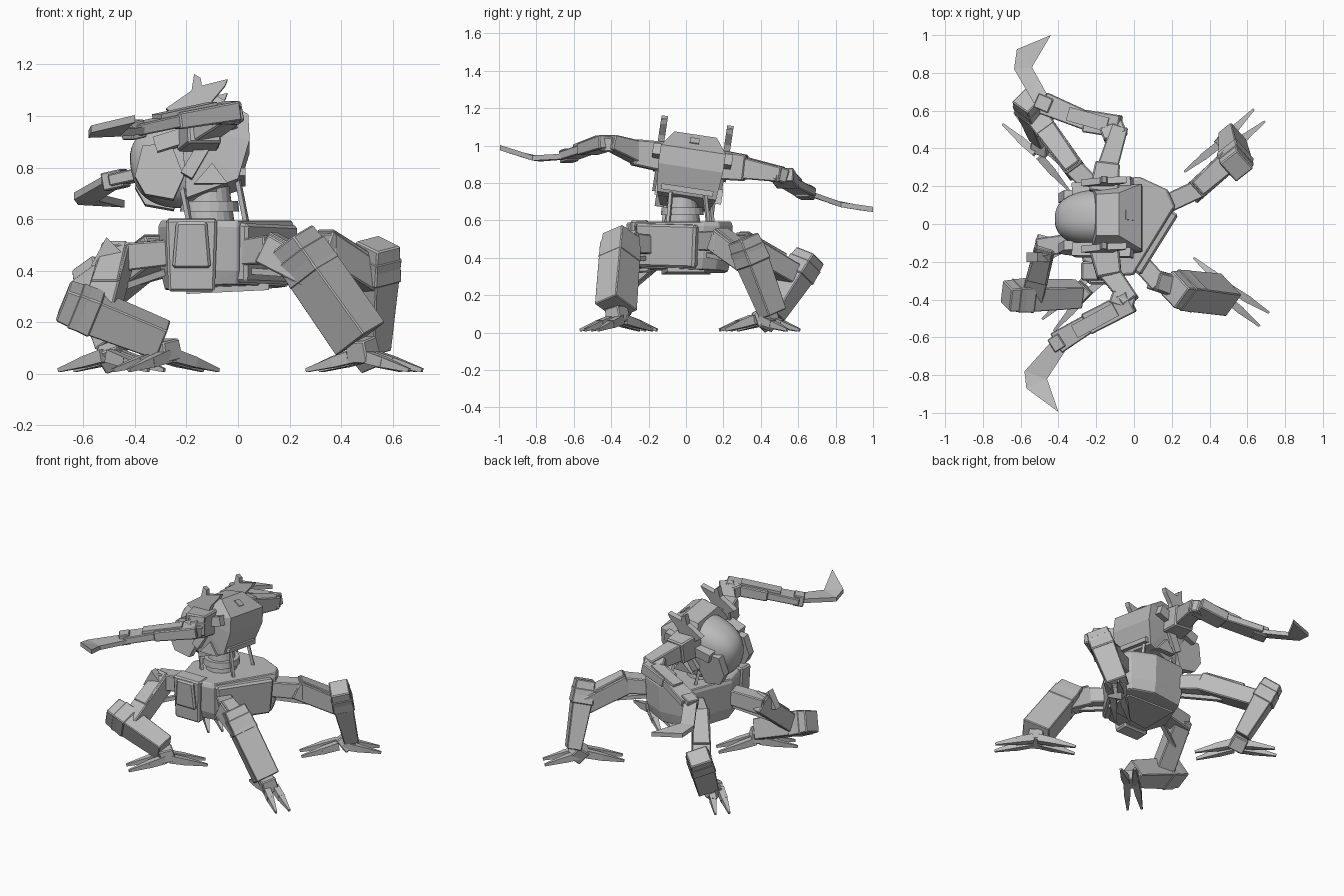
import bpy, bmesh, math
from mathutils import Vector, Matrix

old = bpy.data.objects.get("Cube")
if old:
    bpy.data.objects.remove(old, do_unlink=True)

grey = bpy.data.materials.new("light_grey_metal")
grey.use_nodes = True
grey.diffuse_color = (0.5, 0.5, 0.5, 1)
grey.node_tree.nodes["Principled BSDF"].inputs["Base Color"].default_value = (0.5, 0.5, 0.5, 1)

UP = Vector((0, 0, 1))
PIVOT = Vector((-0.12, 0.03, 0.85))
ROLL = Matrix.Translation(PIVOT) @ Matrix.Rotation(-0.15, 4, 'X') @ Matrix.Translation(-PIVOT)


def finish(name, bm, bevel=0.0, roll=False, smooth=False):
    if roll:
        bm.transform(ROLL)
    bmesh.ops.recalc_face_normals(bm, faces=bm.faces)
    for f in bm.faces:
        f.smooth = smooth
    mesh = bpy.data.meshes.new(name)
    bm.to_mesh(mesh)
    bm.free()
    mesh.materials.append(grey)
    ob = bpy.data.objects.new(name, mesh)
    bpy.context.collection.objects.link(ob)
    if bevel:
        mod = ob.modifiers.new("bevel", 'BEVEL')
        mod.width, mod.segments = bevel, 1
    return ob


def hull(name, pts, bevel=0.0, roll=False):
    bm = bmesh.new()
    for p in pts:
        bm.verts.new(p)
    res = bmesh.ops.convex_hull(bm, input=bm.verts)
    junk = [v for v in res["geom_interior"] if isinstance(v, bmesh.types.BMVert)]
    bmesh.ops.delete(bm, geom=junk, context='VERTS')
    bmesh.ops.dissolve_limit(bm, angle_limit=0.02, verts=bm.verts, edges=bm.edges)
    return finish(name, bm, bevel, roll)


def beam(name, p, q, a, b=None, up=UP, bevel=0.0, roll=False):
    """Tapered box from p to q; a and b are (width, height) at the ends."""
    p, q, b = Vector(p), Vector(q), b or a
    side = (q - p).cross(up).normalized()
    top = side.cross(q - p).normalized()
    pts = [c + side * s * w / 2 + top * t * h / 2
           for c, (w, h) in ((p, a), (q, b)) for s in (-1, 1) for t in (-1, 1)]
    return hull(name, pts, bevel, roll)


def plate(name, pts, push, roll=False):
    """Flat outline thickened along push."""
    bm = bmesh.new()
    face = bm.faces.new([bm.verts.new(p) for p in pts])
    geo = bmesh.ops.extrude_face_region(bm, geom=[face], use_keep_orig=True)
    bmesh.ops.translate(bm, vec=push, verts=[v for v in geo["geom"] if isinstance(v, bmesh.types.BMVert)])
    bmesh.ops.triangulate(bm, faces=[f for f in bm.faces if len(f.verts) > 4])
    return finish(name, bm, 0, roll)


def cylinder(name, at, r1, r2, depth):
    bm = bmesh.new()
    bmesh.ops.create_cone(bm, cap_ends=True, segments=20, radius1=r1, radius2=r2, depth=depth,
                          matrix=Matrix.Translation(at))
    return finish(name, bm)


# Pelvis
outline = [(0.03, 0.25), (0.18, 0.18), (0.22, 0.09), (0.0, -0.27), (-0.12, -0.28),
           (-0.27, -0.2), (-0.31, -0.05), (-0.2, 0.23)]
mid = Vector((-0.05, -0.01))
body = []
for z, s in ((0.335, 0.9), (0.4, 0.97), (0.57, 1.0), (0.595, 0.96)):
    for o in outline:
        c = mid + (Vector(o) - mid) * s
        body.append((c.x, c.y, z + (0.04 * c.x - 0.05 * c.y if z < 0.4 else 0)))
hull("pelvis", body, 0.005)
beam("pelvis_front_block", (-0.18, -0.24, 0.32), (-0.18, -0.25, 0.6), (0.18, 0.1), (0.2, 0.1),
     Vector((0, 1, 0)), 0.01)
beam("pelvis_front_panel", (-0.18, -0.295, 0.41), (-0.18, -0.305, 0.59), (0.15, 0.03), (0.12, 0.03),
     Vector((0, 1, 0)), 0.01)
beam("pelvis_side_panel", (0.105, -0.1, 0.35), (0.115, -0.1, 0.58), (0.36, 0.05), (0.38, 0.05),
     Vector((0.85, -0.53, 0)), 0.012)
beam("pelvis_underside", (-0.2, 0, 0.33), (0.12, 0, 0.34), (0.26, 0.04), (0.2, 0.03))

# Waist
cylinder("waist_column", (-0.11, -0.02, 0.65), 0.1, 0.075, 0.17)
cylinder("waist_ring", (-0.11, -0.02, 0.65), 0.115, 0.11, 0.04)
for x, y in ((0.0, 0.1), (0.0, -0.08), (-0.2, 0.12), (-0.22, -0.1)):
    beam("waist_strut", (x, y, 0.75), (x + 0.035, y * 1.2, 0.57), (0.018, 0.018))

# Upper body: angular cabin with a smooth, blunt half dome
profile = [(0.04, 0.175, 0.98), (0.045, 0.175, 0.88), (0.0, 0.16, 0.73), (-0.08, 0.115, 1.06),
           (-0.2, 0.11, 1.04), (-0.22, 0.165, 0.94), (-0.2, 0.13, 0.66)]
hull("cabin", [(x, 0.02 + s * h, z) for x, h, z in profile for s in (-1, 1)], 0, True)
bm = bmesh.new()
bmesh.ops.create_uvsphere(bm, u_segments=40, v_segments=24, radius=1)
for v in bm.verts:
    v.co = [math.copysign(abs(c) ** 0.8, c) for c in v.co]
bmesh.ops.bisect_plane(bm, geom=bm.verts[:] + bm.edges[:] + bm.faces[:], plane_co=(0.02, 0, 0),
                       plane_no=(1, 0, 0), clear_outer=True)
bm.transform(Matrix.Translation((-0.12, 0.03, 0.845)) @ Matrix.Rotation(-0.2, 4, 'Y')
             @ Matrix.Diagonal((0.3, 0.155, 0.19, 1)))
finish("dome", bm, 0, True, True)
beam("roof_window", (-0.045, 0.02, 1.039), (-0.005, 0.02, 1.012), (0.05, 0.008), roll=True)
beam("cabin_lower_lip", (0.015, -0.12, 0.76), (0.015, 0.16, 0.76), (0.03, 0.03), roll=True)
fin = [(-0.28, 1.0), (-0.18, 1.07), (-0.17, 1.135), (-0.145, 1.12), (-0.14, 1.09), (-0.04, 1.115),
       (-0.05, 1.09), (-0.1, 1.03), (-0.12, 0.97), (-0.22, 0.96)]
for s, word in ((-1, "right"), (1, "left")):
    y = 0.02 + s * 0.16
    plate(word + "_shoulder_fin", [(x, y, z) for x, z in fin], (0, s * 0.035, 0), True)
    beam(word + "_cabin_rail", (-0.32, y, 0.86), (-0.01, y + s * 0.02, 0.955), (0.07, 0.06), roll=True)
    plate(word + "_cheek_plate", [(-0.37, y, 0.86), (-0.26, y, 0.87), (-0.21, y, 0.74), (-0.25, y, 0.65),
                                  (-0.36, y, 0.67), (-0.4, y, 0.74)], (0, -s * 0.05, 0), True)
    beam(word + "_rib_plate", (-0.2, y, 0.74), (-0.13, y, 0.86), (0.05, 0.05), roll=True)
    hull(word + "_hip_guard", [(x, 0.03 + s * h, z) for x, z in
                               ((-0.17, 0.71), (-0.1, 0.79), (-0.04, 0.71)) for h in (0.1, 0.18)], 0, True)

# Arms: path points, then a flat hooked blade
arms = {
    "right_arm": ([(-0.16, -0.12, 0.94), (-0.13, -0.28, 0.965), (-0.015, -0.41, 1.02),
                   (-0.25, -0.53, 0.98), (-0.41, -0.63, 0.945)],
                  [(-0.40, -0.58, 0.93), (-0.58, -0.78, 0.915), (-0.57, -0.87, 0.935),
                   (-0.40, -0.995, 0.975), (-0.46, -0.82, 0.92), (-0.34, -0.635, 0.93)]),
    "left_arm": ([(-0.16, 0.16, 0.9), (-0.14, 0.32, 0.88), (-0.075, 0.515, 0.845),
                  (-0.26, 0.545, 0.8), (-0.48, 0.64, 0.75)],
                 [(-0.53, 0.64, 0.735), (-0.635, 0.82, 0.675), (-0.62, 0.925, 0.655),
                  (-0.44, 1.0, 0.645), (-0.54, 0.83, 0.67), (-0.44, 0.65, 0.735)]),
}
for name, (path, blade) in arms.items():
    P = [Vector(p) for p in path]
    beam(name + "_shoulder", P[0], P[1], (0.16, 0.16), (0.13, 0.14), bevel=0.008)
    beam(name + "_upper", P[1].lerp(P[0], 0.2), P[2], (0.11, 0.12), (0.09, 0.08), bevel=0.006)
    beam(name + "_elbow", P[2].lerp(P[1], 0.3), P[2].lerp(P[3], 0.25), (0.13, 0.08), bevel=0.008)
    beam(name + "_forearm", P[2], P[3], (0.12, 0.075), (0.12, 0.065), bevel=0.006)
    beam(name + "_wrist", P[3].lerp(P[2], 0.1), P[4], (0.1, 0.05), (0.12, 0.045), bevel=0.005)
    beam(name + "_forearm_plate", P[2].lerp(P[3], 0.35) + UP * 0.035, P[3].lerp(P[4], 0.4) + UP * 0.028, (0.075, 0.025))
    beam(name + "_hand", P[3].lerp(P[4], 0.8), P[4].lerp(P[3], -0.15), (0.08, 0.07), bevel=0.005)
    plate(name + "_blade", blade, (0, 0, 0.028))

# Legs: hip, thigh start, knee, ankle, foot centre, foot heading, shin size at knee and at ankle
slim, thick = ((0.15, 0.13), (0.13, 0.09)), ((0.155, 0.165), (0.15, 0.18))
legs = {
    "front_left": ((0.03, -0.2, 0.47), (0.12, -0.3, 0.48), (0.24, -0.35, 0.475), (0.475, -0.375, 0.135),
                   (0.49, -0.36), -36, thick),
    "back_left": ((0.16, 0.1, 0.49), (0.33, 0.18, 0.49), (0.54, 0.325, 0.455), (0.52, 0.465, 0.1),
                  (0.48, 0.41), 42, slim),
    "back_right": ((-0.2, 0.18, 0.48), (-0.32, 0.3, 0.47), (-0.55, 0.64, 0.375), (-0.48, 0.46, 0.1),
                   (-0.49, 0.385), 135, slim),
    "front_right": ((-0.27, -0.09, 0.47), (-0.47, -0.12, 0.45), (-0.63, -0.38, 0.265), (-0.29, -0.37, 0.13),
                    (-0.28, -0.36), 225, ((0.15, 0.14), (0.13, 0.12))),
}
for name, (hip, mid, knee, ankle, foot, heading, (wide, narrow)) in legs.items():
    hip, mid, knee, ankle = map(Vector, (hip, mid, knee, ankle))
    out = Vector((math.cos(math.radians(heading)), math.sin(math.radians(heading)), 0))
    shin = ankle - knee
    thigh = knee + shin * 0.28 - mid
    beam(name + "_hip", hip, mid.lerp(hip, -0.2), (0.1, 0.1), (0.1, 0.11), bevel=0.006)
    beam(name + "_thigh", mid - thigh * 0.08, mid + thigh, (0.11, 0.12), (0.12, 0.11), bevel=0.006)
    beam(name + "_thigh_plate", mid + UP * 0.045, mid + thigh * 0.7 + UP * 0.05, (0.09, 0.06), (0.11, 0.05), bevel=0.005)
    beam(name + "_thigh_strut", hip - UP * 0.07, mid + thigh * 0.3 - UP * 0.06, (0.025, 0.025))
    beam(name + "_knee", knee - shin * 0.14, knee + shin * 0.25, [v * 0.9 for v in wide], [v * 1.04 for v in wide], out, 0.006)
    beam(name + "_shin", knee, ankle, wide, narrow, out, 0.005)
    # Foot: two long claws forward, two back
    base = Vector((*foot, 0.07))
    beam(name + "_ankle", ankle, base - UP * 0.02, (0.09, 0.09), (0.1, 0.1), out, 0.006)
    for turn in (-10, 10, 170, 190):
        a = math.radians(heading + turn)
        ray = Vector((math.cos(a), math.sin(a), 0))
        start = base + ray * 0.02 + Vector((-ray.y, ray.x, 0)) * (0.025 if turn in (10, 190) else -0.025)
        end = Vector((*foot, 0.014)) + ray * 0.25
        beam(name + "_claw", start, start.lerp(end, 0.45), (0.04, 0.05), (0.04, 0.04))
        beam(name + "_claw_tip", start.lerp(end, 0.42), end, (0.038, 0.04), (0.012, 0.015))

# Pointed guard on one thigh
plate("thigh_guard", [(-0.57, -0.2, 0.42), (-0.51, -0.2, 0.53), (-0.44, -0.2, 0.46), (-0.46, -0.2, 0.4)], (0, 0.05, 0))
